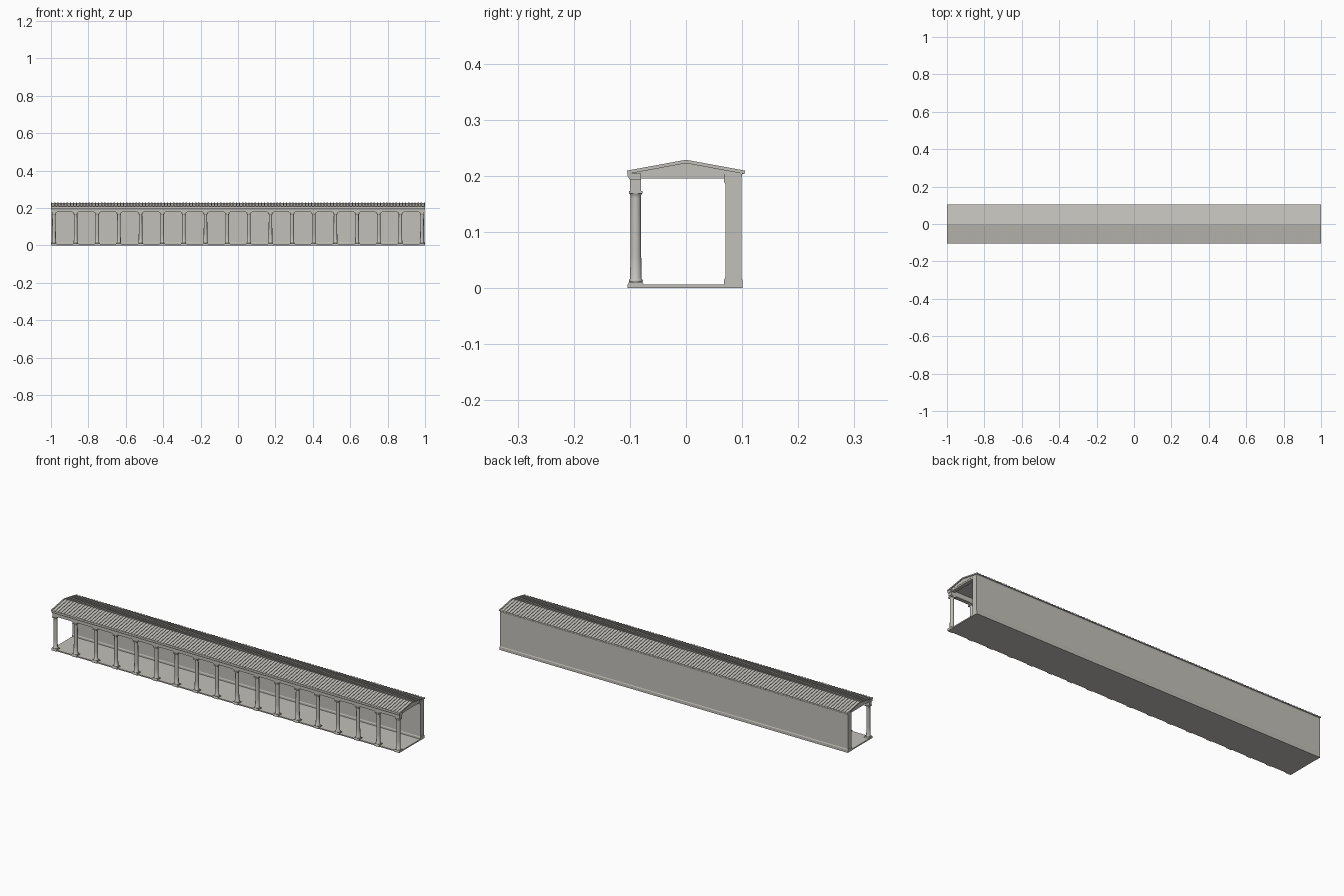
import bpy, bmesh, math

if "Cube" in bpy.data.objects:
    bpy.data.objects.remove(bpy.data.objects["Cube"])

COLS = 18
FIRST = -0.984
STEP = 2 * 0.984 / (COLS - 1)
COL_Y = -0.0895

stone = bpy.data.materials.new("warm grey stone")
stone.diffuse_color = (0.54, 0.53, 0.49, 1)
stone.use_nodes = True
stone.node_tree.nodes["Principled BSDF"].inputs["Base Color"].default_value = stone.diffuse_color


def finish(name, bm):
    bmesh.ops.recalc_face_normals(bm, faces=bm.faces)
    me = bpy.data.meshes.new(name)
    bm.to_mesh(me)
    bm.free()
    me.materials.append(stone)
    ob = bpy.data.objects.new(name, me)
    bpy.context.collection.objects.link(ob)
    return ob


def prism(name, pts, axis, a, b):
    """Extrude a closed profile: (y, z) along x, or (x, z) along y."""
    bm = bmesh.new()
    place = (lambda p, t: (t, p[0], p[1])) if axis == "x" else (lambda p, t: (p[0], t, p[1]))
    lo = [bm.verts.new(place(p, a)) for p in pts]
    hi = [bm.verts.new(place(p, b)) for p in pts]
    n = len(pts)
    bm.faces.new(lo)
    bm.faces.new(hi)
    for i in range(n):
        j = (i + 1) % n
        bm.faces.new((lo[i], lo[j], hi[j], hi[i]))
    return finish(name, bm)


def box(name, x0, x1, y0, y1, z0, z1):
    return prism(name, [(y0, z0), (y1, z0), (y1, z1), (y0, z1)], "x", x0, x1)


def lathe(name, profile, sides):
    bm = bmesh.new()
    rings = [[bm.verts.new((r * math.cos(k * math.tau / sides),
                            r * math.sin(k * math.tau / sides), z))
              for k in range(sides)] for r, z in profile]
    for lo, hi in zip(rings, rings[1:]):
        for k in range(sides):
            m = (k + 1) % sides
            bm.faces.new((lo[k], lo[m], hi[m], hi[k]))
    bm.faces.new(rings[0])
    bm.faces.new(rings[-1])
    return finish(name, bm)


def repeat(ob, count, step):
    mod = ob.modifiers.new("Row", "ARRAY")
    mod.count = count
    mod.use_relative_offset = False
    mod.use_constant_offset = True
    mod.constant_offset_displace = (step, 0, 0)


def chevron(y, eave, ridge, thick):
    return [(-y, eave), (0, ridge), (y, eave),
            (y, eave - thick), (0, ridge - thick), (-y, eave - thick)]


# Floor
box("floor", -0.998, 0.998, -0.1, 0.1, 0, 0.006)

# Back wall with base and top mouldings
box("back_wall", -0.998, 0.998, 0.070, 0.0985, 0, 0.204)
prism("wall_base", [(0.068, 0), (0.1005, 0), (0.1005, 0.015), (0.0985, 0.019),
                    (0.070, 0.019), (0.068, 0.015)], "x", -0.999, 0.999)
prism("wall_cornice", [(0.070, 0.185), (0.068, 0.189), (0.068, 0.204),
                       (0.100, 0.204), (0.100, 0.199), (0.0985, 0.196),
                       (0.0985, 0.185)], "x", -0.998, 0.998)

# Row of columns: square plinth, turned shaft, square capital slab
plinth = prism("column_plinth", [(COL_Y - 0.0145, 0), (COL_Y + 0.0145, 0),
                                 (COL_Y + 0.0145, 0.006), (COL_Y + 0.012, 0.011),
                                 (COL_Y - 0.012, 0.011), (COL_Y - 0.0145, 0.006)],
               "x", FIRST - 0.0145, FIRST + 0.0145)
repeat(plinth, COLS, STEP)

shaft = lathe("column_shaft", [(0.0115, 0.0105), (0.0125, 0.012), (0.0125, 0.0135),
                               (0.0115, 0.015), (0.0100, 0.017), (0.0097, 0.06),
                               (0.0090, 0.160), (0.0090, 0.164), (0.0105, 0.167),
                               (0.0115, 0.169)], 20)
shaft.location = (FIRST, COL_Y, 0)
repeat(shaft, COLS, STEP)
bpy.context.view_layer.objects.active = shaft
shaft.select_set(True)
bpy.ops.object.shade_smooth_by_angle(angle=math.radians(40))

slab = box("column_capital", FIRST - 0.0122, FIRST + 0.0122,
           COL_Y - 0.0122, COL_Y + 0.0122, 0.1685, 0.1725)
repeat(slab, COLS, STEP)

# Front beam with curved brackets over each column
box("front_beam", -0.996, 0.996, -0.0995, -0.0800, 0.178, 0.204)
curve = [(0.010 + 0.018 * (1 - math.cos(t)), 0.172 + 0.0065 * math.sin(t))
         for t in [i * math.pi / 10 for i in range(6)]]
half = curve + [(0.028, 0.180)]
# The end columns carry a bracket on the inner side only
right_pts = [(0, 0.172)] + half + [(0, 0.180)]
for name, sign, start in (("bracket_right", 1, FIRST), ("bracket_left", -1, FIRST + STEP)):
    part = prism(name, [(sign * x, z) for x, z in right_pts], "y", -0.099, -0.0805)
    part.location.x = start
    repeat(part, COLS - 1, STEP)
for side in (-1, 1):
    xs = sorted((side * 0.984, side * 0.994))
    box("end_block", xs[0], xs[1], -0.099, -0.0805, 0.172, 0.180)

# Front cornice
prism("front_cornice", [(-0.0995, 0.192), (-0.104, 0.199), (-0.104, 0.204),
                        (-0.080, 0.204), (-0.080, 0.192)], "x", -0.999, 0.999)

# Tie beams at the two open ends
for side in (-1, 1):
    xs = sorted((side * 0.976, side * 0.995))
    box("end_tie_beam", xs[0], xs[1], -0.082, 0.072, 0.195, 0.204)

# Roof body with gable ends, roof sheet and tile ribs
prism("gable_body", [(-0.102, 0.203), (0.102, 0.203), (0.102, 0.2045),
                     (0, 0.2235), (-0.102, 0.2045)], "x", -0.996, 0.996)
prism("roof_sheet", chevron(0.1045, 0.2065, 0.2258, 0.0035), "x", -1, 1)
RIBS = 120
WIDTH = 0.0065
rib = prism("roof_tile_rib", chevron(0.105, 0.2092, 0.2285, 0.0035), "x", -1, -1 + WIDTH)
repeat(rib, RIBS, (2 - WIDTH) / (RIBS - 1))
